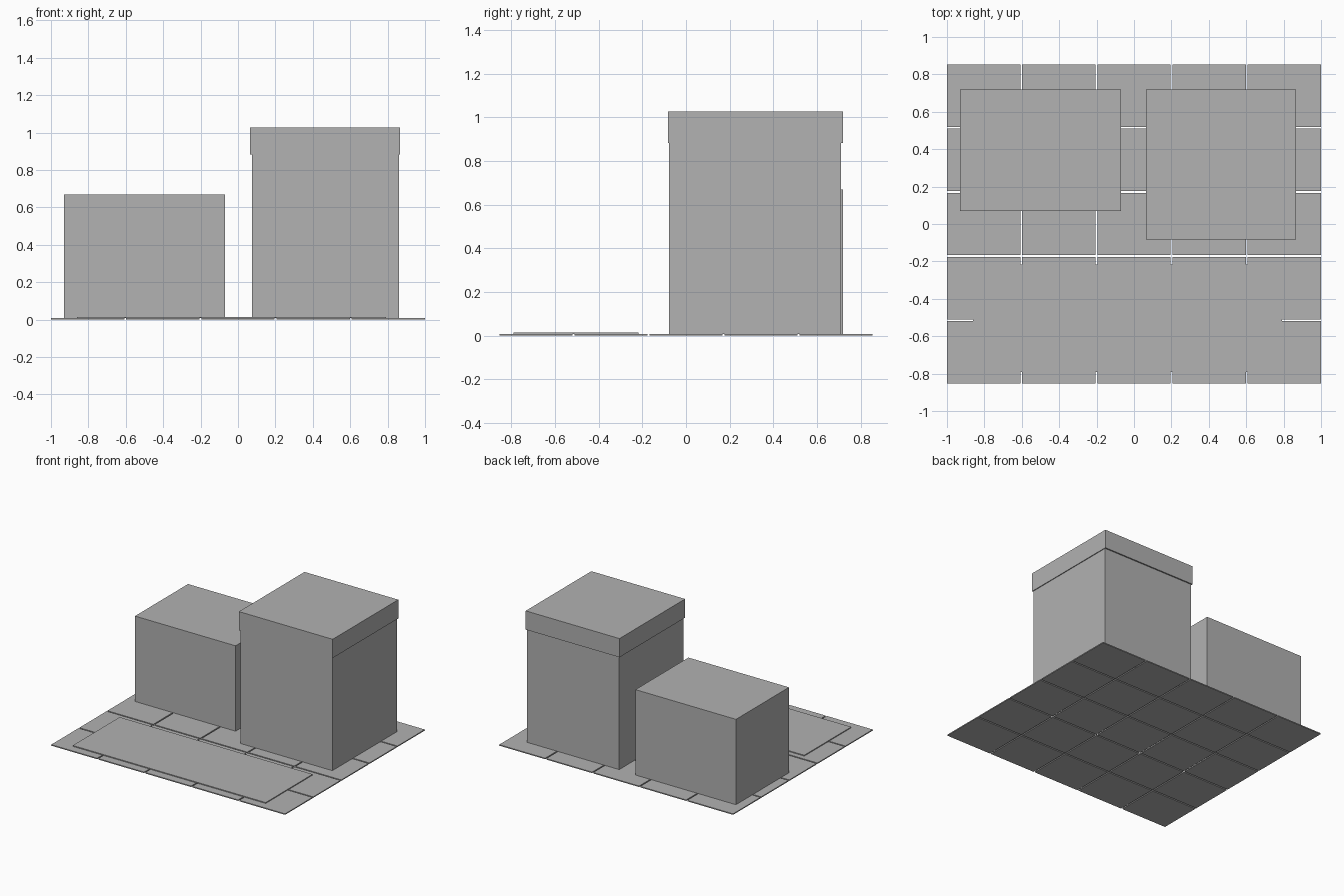
import bpy

if "Cube" in bpy.data.objects:
    bpy.data.objects.remove(bpy.data.objects["Cube"])

grey = bpy.data.materials.new("plain_grey")
grey.diffuse_color = (0.445, 0.445, 0.445, 1)
grey.use_nodes = True
grey.node_tree.nodes["Principled BSDF"].inputs["Base Color"].default_value = grey.diffuse_color


def box(name, x0, x1, y0, y1, z0, z1):
    """Axis-aligned box between the given limits."""
    bpy.ops.mesh.primitive_cube_add(
        size=1, location=((x0 + x1) / 2, (y0 + y1) / 2, (z0 + z1) / 2))
    ob = bpy.context.object
    ob.name = name
    ob.scale = (x1 - x0, y1 - y0, z1 - z0)
    bpy.ops.object.transform_apply(location=False, rotation=False, scale=True)
    ob.data.materials.append(grey)
    return ob


# Paved ground: five by five thin tiles with narrow joints
COUNT, GAP, TILE_TOP = 5, 0.01, 0.008
HALF_X, HALF_Y = 1.0, 0.853
tile_x = (2 * HALF_X - (COUNT - 1) * GAP) / COUNT
tile_y = (2 * HALF_Y - (COUNT - 1) * GAP) / COUNT
for i in range(COUNT):
    for j in range(COUNT):
        x = -HALF_X + i * (tile_x + GAP)
        y = -HALF_Y + j * (tile_y + GAP)
        box(f"ground_tile_{i}_{j}", x, x + tile_x, y, y + tile_y, 0, TILE_TOP)

# Thin raised slab along the front
box("front_slab", -0.86, 0.79, -0.79, -0.217, TILE_TOP, 0.015)

# Low block
box("low_block", -0.93, -0.07, 0.07, 0.718, TILE_TOP, 0.668)

# Tall block with a slightly overhanging cap
box("tall_block", 0.074, 0.861, -0.077, 0.71, TILE_TOP, 0.882)
box("tall_block_cap", 0.065, 0.867, -0.082, 0.72, 0.882, 1.027)
